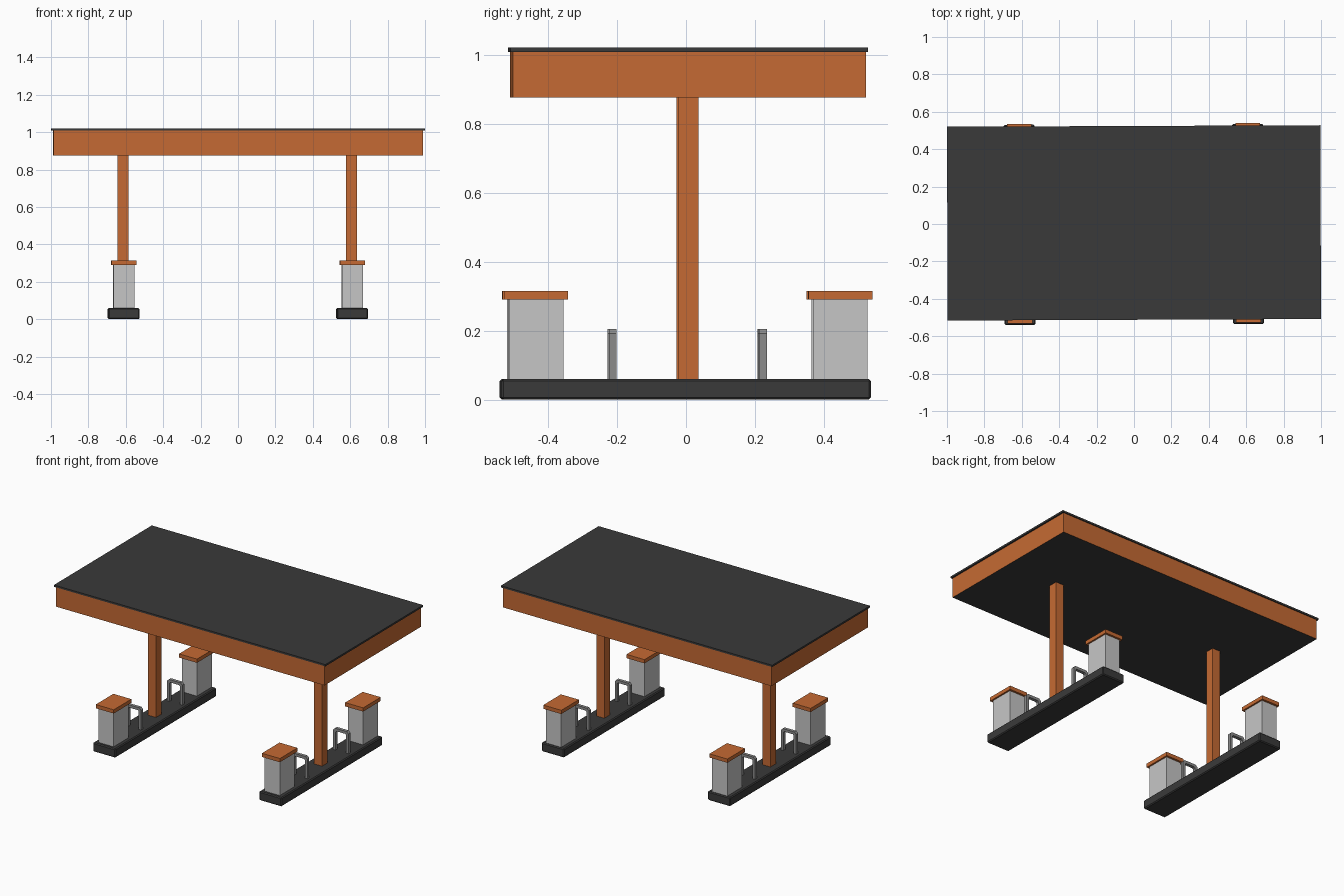
import bpy, bmesh
from mathutils import Matrix

if "Cube" in bpy.data.objects:
    bpy.data.objects.remove(bpy.data.objects["Cube"])

TURN = Matrix.Rotation(0.004, 4, 'Z')  # the whole model sits very slightly turned


def material(name, rgb):
    m = bpy.data.materials.new(name)
    m.diffuse_color = (*rgb, 1)
    m.use_nodes = True
    m.node_tree.nodes["Principled BSDF"].inputs["Base Color"].default_value = m.diffuse_color
    return m


ORANGE = material("orange paint", (0.558, 0.144, 0.033))
DARK = material("dark grey", (0.042, 0.042, 0.042))
LIGHT = material("light grey", (0.565, 0.565, 0.565))
STEEL = material("mid grey", (0.26, 0.26, 0.26))


def finish(bm, name, *mats):
    bm.transform(TURN)
    bmesh.ops.recalc_face_normals(bm, faces=bm.faces)
    mesh = bpy.data.meshes.new(name)
    bm.to_mesh(mesh)
    bm.free()
    ob = bpy.data.objects.new(name, mesh)
    bpy.context.collection.objects.link(ob)
    for m in mats:
        mesh.materials.append(m)
    return ob


def box(name, mat, cx, cy, hx, hy, z0, z1, bevel=0, under=None):
    bm = bmesh.new()
    bmesh.ops.create_cube(bm, size=2)
    bmesh.ops.scale(bm, vec=(hx, hy, (z1 - z0) / 2), verts=bm.verts)
    bmesh.ops.translate(bm, vec=(cx, cy, (z0 + z1) / 2), verts=bm.verts)
    if bevel:
        bmesh.ops.bevel(bm, geom=bm.edges[:], offset=bevel, segments=1,
                        affect='EDGES', profile=0.5)
    mats = [mat]
    if under:
        mats.append(under)
        bm.normal_update()
        for f in bm.faces:
            f.material_index = 1 if f.normal.z < -0.5 else 0
    return finish(bm, name, *mats)


def hoop(name, cx, cy):
    # square tube guard with chamfered top corners
    def outline(w, top, c):
        return [(-w, 0.055), (-w, top - c), (-w + c, top),
                (w - c, top), (w, top - c), (w, 0.055)]
    outer, inner = outline(0.056, 0.205, 0.013), outline(0.038, 0.187, 0.006)
    bm = bmesh.new()
    vo = [bm.verts.new((cx + x, cy - 0.0105, z)) for x, z in outer]
    vi = [bm.verts.new((cx + x, cy - 0.0105, z)) for x, z in inner]
    faces = [bm.faces.new((vo[i], vo[i + 1], vi[i + 1], vi[i])) for i in range(5)]
    ext = bmesh.ops.extrude_face_region(bm, geom=faces, use_keep_orig=True)
    moved = [g for g in ext["geom"] if isinstance(g, bmesh.types.BMVert)]
    bmesh.ops.translate(bm, vec=(0, 0.021, 0), verts=moved)
    finish(bm, name, STEEL)


# canopy: orange fascia, dark underside, thin dark roof sheet
box("canopy_fascia", ORANGE, 0, 0.006, 0.988, 0.512, 0.876, 1.008, under=DARK)
box("canopy_roof", DARK, 0, 0.006, 0.998, 0.518, 1.008, 1.02)

# two pump islands, each with a column, two pumps and two guard hoops
for side, x in (("left", -0.612), ("right", 0.61)):
    box(side + "_island", DARK, x, -0.002, 0.083, 0.535, 0, 0.06, bevel=0.006)
    box(side + "_column", ORANGE, x - 0.003, 0.004, 0.0295, 0.0295, 0.058, 0.877)
    for end, s in (("front", -1), ("back", 1)):
        y = s * 0.441 + 0.004
        box(f"{side}_{end}_pump", LIGHT, x, y, 0.0555, 0.079, 0.058, 0.291)
        box(f"{side}_{end}_pump_cap", ORANGE, x, y, 0.066, 0.093, 0.29, 0.315)
        hoop(f"{side}_{end}_guard", x, s * 0.218 + 0.003)
